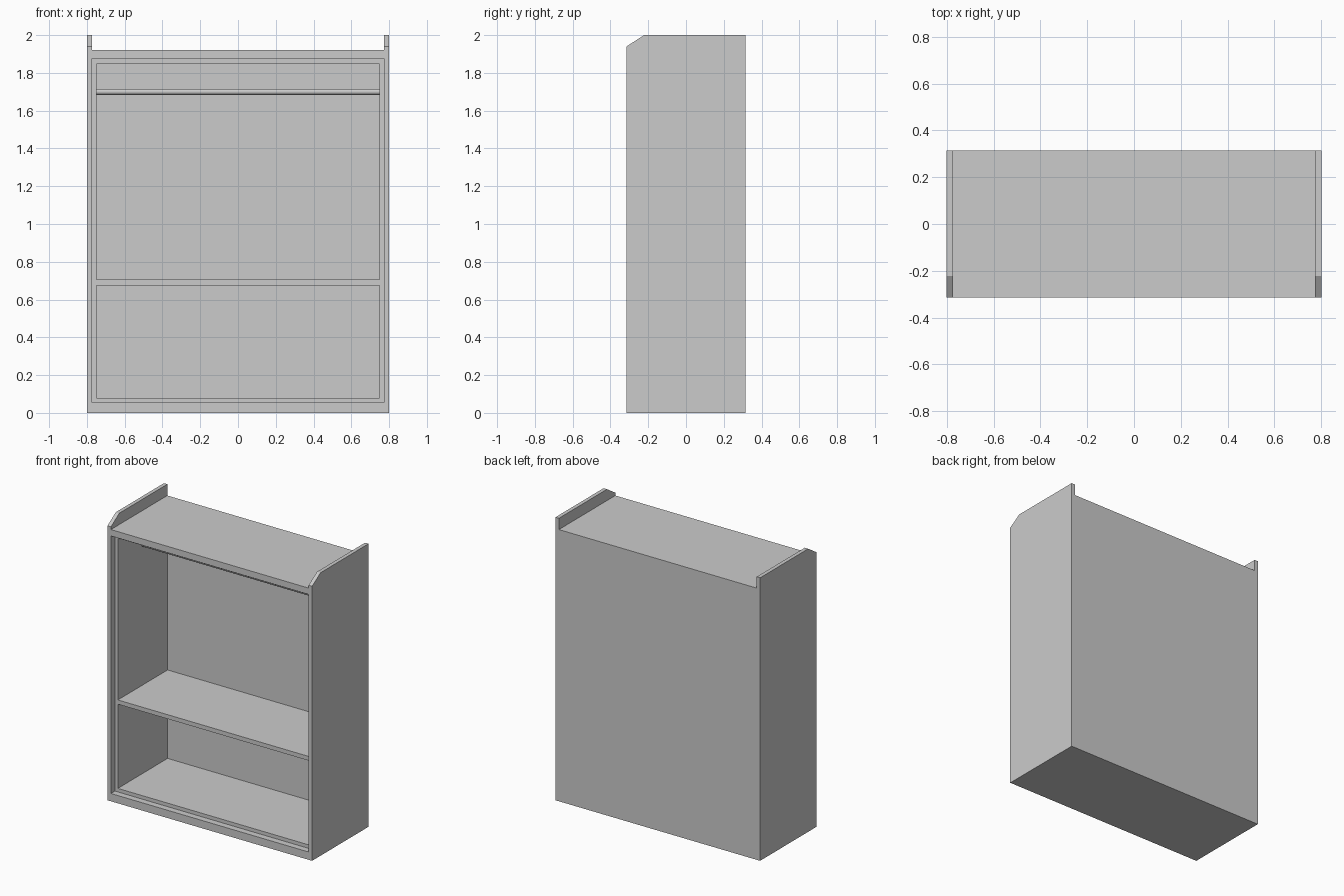
import bpy, bmesh, math

if "Cube" in bpy.data.objects:
    bpy.data.objects.remove(bpy.data.objects["Cube"])

HALF_W, HALF_D, HEIGHT = 0.80, 0.315, 2.0
SIDE_IN = 0.773      # inner face of side panels
OPEN_X = 0.75        # half width of the opening
RECESS = -0.27       # front of the recessed inner frame
BACK_IN = 0.285      # inner face of back panel


def prism(name, profile, x0, x1):
    """Extrude a (y, z) profile from x0 to x1."""
    bm = bmesh.new()
    face = bm.faces.new([bm.verts.new((x0, y, z)) for y, z in profile])
    ext = bmesh.ops.extrude_face_region(bm, geom=[face])
    verts = [g for g in ext["geom"] if isinstance(g, bmesh.types.BMVert)]
    bmesh.ops.translate(bm, vec=(x1 - x0, 0, 0), verts=verts)
    bmesh.ops.recalc_face_normals(bm, faces=bm.faces)
    mesh = bpy.data.meshes.new(name)
    bm.to_mesh(mesh)
    bm.free()
    obj = bpy.data.objects.new(name, mesh)
    bpy.context.collection.objects.link(obj)
    return obj


def panel(name, x0, x1, y0, y1, z0, z1):
    return prism(name, [(y0, z0), (y1, z0), (y1, z1), (y0, z1)], x0, x1)


# Side panels with clipped front top corner, and the inner liners
side_profile = [(-HALF_D, 0), (HALF_D, 0), (HALF_D, HEIGHT),
                (-0.222, HEIGHT), (-HALF_D, 1.94)]
for label, s in (("left", -1), ("right", 1)):
    prism(f"{label}_side_panel", side_profile, s * SIDE_IN, s * HALF_W)
    panel(f"{label}_inner_liner", s * OPEN_X, s * SIDE_IN,
          RECESS, BACK_IN, 0.055, 1.875)

# Back, bottom and top boards
panel("back_panel", -SIDE_IN, SIDE_IN, BACK_IN, HALF_D, 0, 1.92)
panel("bottom_board", -SIDE_IN, SIDE_IN, -HALF_D, BACK_IN, 0, 0.055)
panel("top_board", -SIDE_IN, SIDE_IN, -HALF_D, BACK_IN, 1.875, 1.92)

# Recessed inner floor, ceiling and shelf
panel("inner_floor", -OPEN_X, OPEN_X, RECESS, BACK_IN, 0.055, 0.08)
panel("inner_ceiling", -OPEN_X, OPEN_X, RECESS, BACK_IN, 1.848, 1.875)
panel("shelf", -OPEN_X, OPEN_X, RECESS, BACK_IN, 0.675, 0.705)

# Hanging rail at mid depth
bpy.ops.mesh.primitive_cylinder_add(vertices=32, radius=0.016, depth=2 * OPEN_X,
                                    location=(0, 0.01, 1.70),
                                    rotation=(0, math.pi / 2, 0))
rail = bpy.context.object
rail.name = "hanging_rail"
bpy.ops.object.shade_smooth_by_angle()
